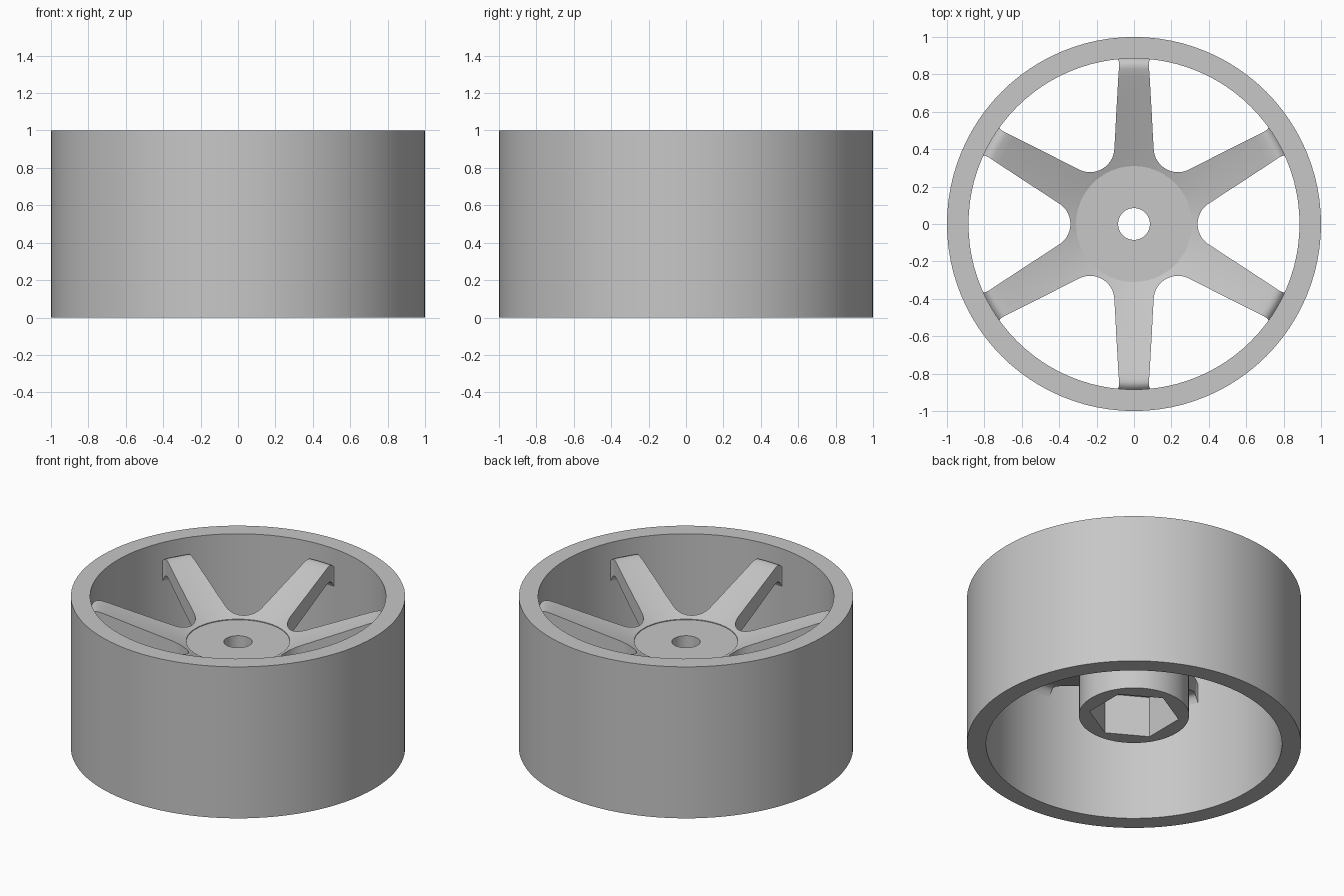
import bpy, bmesh, math
from math import sin, cos, pi

cube = bpy.data.objects.get("Cube")
if cube:
    bpy.data.objects.remove(cube)

grey = bpy.data.materials.new("light_grey")
grey.use_nodes = True
grey.diffuse_color = (0.57, 0.57, 0.57, 1)
grey.node_tree.nodes["Principled BSDF"].inputs["Base Color"].default_value = grey.diffuse_color


def make_object(name, bm):
    bmesh.ops.recalc_face_normals(bm, faces=bm.faces)
    mesh = bpy.data.meshes.new(name)
    bm.to_mesh(mesh)
    bm.free()
    mesh.materials.append(grey)
    obj = bpy.data.objects.new(name, mesh)
    bpy.context.collection.objects.link(obj)
    return obj


def smooth(obj):
    bpy.ops.object.select_all(action="DESELECT")
    obj.select_set(True)
    bpy.context.view_layer.objects.active = obj
    bpy.ops.object.shade_smooth_by_angle(angle=math.radians(30))


def lathe(name, profile, steps):
    """Revolve a closed (radius, height) profile around z."""
    bm = bmesh.new()
    rings = [[bm.verts.new((r * cos(2 * pi * i / steps), r * sin(2 * pi * i / steps), z))
              for r, z in profile] for i in range(steps)]
    n = len(profile)
    for i in range(steps):
        a, b = rings[i], rings[(i + 1) % steps]
        for j in range(n):
            k = (j + 1) % n
            bm.faces.new((a[j], b[j], b[k], a[k]))
    return make_object(name, bm)


def interpolate(table, r):
    for (r0, z0), (r1, z1) in zip(table, table[1:]):
        if r <= r1:
            return z0 + (z1 - z0) * (r - r0) / (r1 - r0)
    return table[-1][1]


# Outer rim: plain open barrel
rim = lathe("rim", [(0.885, 0), (1, 0), (1, 1), (0.885, 1)], 96)
smooth(rim)

# Hub with axle hole and a hexagonal socket underneath
hub = lathe("hub", [(0.085, 0.2), (0.33, 0.2), (0.33, 0.64), (0.31, 0.66),
                    (0.31, 0.7), (0.085, 0.7)], 72)
bm = bmesh.new()
bmesh.ops.create_cone(bm, cap_ends=True, segments=6, radius1=0.27, radius2=0.27, depth=0.6)
corner = max(bm.verts, key=lambda v: v.co.y).co
turn = pi / 2 - math.atan2(corner.y, corner.x)
for v in bm.verts:
    x, y = v.co.xy
    v.co = (x * cos(turn) - y * sin(turn), x * sin(turn) + y * cos(turn), v.co.z + 0.17)
cutter = make_object("socket_cutter", bm)
cutter.hide_render = True
cut = hub.modifiers.new("socket", "BOOLEAN")
cut.operation = "DIFFERENCE"
cut.solver = "EXACT"
cut.object = cutter
bpy.context.view_layer.objects.active = hub
bpy.ops.object.modifier_apply(modifier=cut.name)
bpy.data.objects.remove(cutter)
smooth(hub)

# Spokes: rows of (radius, half angle), filleted where neighbours meet
rows = [(0.31, pi / 6)]
fillet, reach = 0.13, 0.47
for i in range(11):
    a = math.radians(210 + 6 * i)
    x = reach * cos(pi / 6) + fillet * cos(a)
    y = reach * sin(pi / 6) + fillet * sin(a)
    rows.append((math.hypot(x, y), math.atan2(y, x)))
for r, half in [(0.5, 0.1), (0.6, 0.095), (0.7, 0.089), (0.79, 0.084), (0.83, 0.081),
                (0.85, 0.08), (0.865, 0.08), (0.878, 0.083), (0.892, 0.09)]:
    rows.append((r, math.asin(half / r)))

top = [(0.31, 0.705), (0.8, 0.89), (0.83, 0.9), (0.85, 0.902), (0.865, 0.898),
       (0.878, 0.888), (0.892, 0.87)]
under = [(0.31, 0.58), (0.62, 0.71), (0.8, 0.785), (0.83, 0.795), (0.85, 0.793),
         (0.865, 0.785), (0.878, 0.765), (0.892, 0.73)]
ACROSS = 8
bm = bmesh.new()
for spoke in range(6):
    mid = pi / 2 + spoke * pi / 3
    sheets = []
    for table in (top, under):
        grid = []
        for r, half in rows:
            z = interpolate(table, r)
            angles = [mid + half * (2 * j / ACROSS - 1) for j in range(ACROSS + 1)]
            grid.append([bm.verts.new((r * cos(a), r * sin(a), z)) for a in angles])
        sheets.append(grid)
    upper, lower = sheets
    for i in range(len(rows) - 1):
        for grid in sheets:
            for j in range(ACROSS):
                bm.faces.new((grid[i][j], grid[i][j + 1], grid[i + 1][j + 1], grid[i + 1][j]))
        if i > 0:
            for j in (0, ACROSS):
                bm.faces.new((upper[i][j], upper[i + 1][j], lower[i + 1][j], lower[i][j]))
    for i in (0, -1):
        for j in range(ACROSS):
            bm.faces.new((upper[i][j], upper[i][j + 1], lower[i][j + 1], lower[i][j]))
bmesh.ops.remove_doubles(bm, verts=bm.verts, dist=0.0005)
smooth(make_object("spokes", bm))
